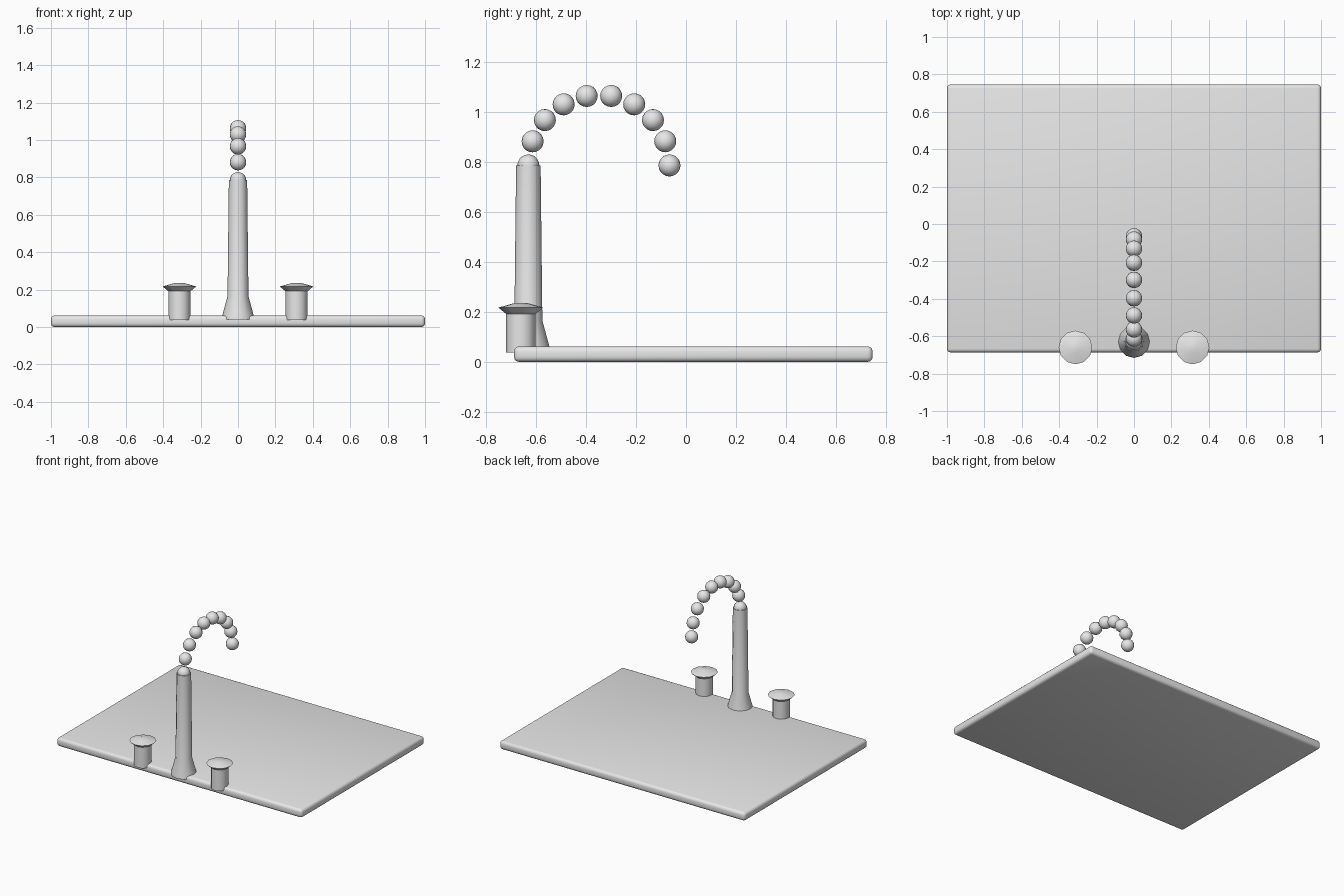
import bpy, bmesh, math

if "Cube" in bpy.data.objects:
    bpy.data.objects.remove(bpy.data.objects["Cube"])

steel = bpy.data.materials.new("light grey metal")
steel.diffuse_color = (0.8, 0.8, 0.8, 1)
steel.use_nodes = True
steel.node_tree.nodes["Principled BSDF"].inputs["Base Color"].default_value = steel.diffuse_color


def finish(bm, name, angle):
    bmesh.ops.recalc_face_normals(bm, faces=bm.faces[:])
    mesh = bpy.data.meshes.new(name)
    bm.to_mesh(mesh)
    bm.free()
    mesh.materials.append(steel)
    obj = bpy.data.objects.new(name, mesh)
    bpy.context.collection.objects.link(obj)
    bpy.ops.object.select_all(action='DESELECT')
    obj.select_set(True)
    bpy.context.view_layer.objects.active = obj
    bpy.ops.object.shade_smooth_by_angle(angle=math.radians(angle))
    return obj


def turned(name, profile, x, y, sides=12, angle=35):
    """Stack rings of (radius, height) into a closed turned part."""
    bm = bmesh.new()
    rings = []
    for r, z in profile:
        rings.append([bm.verts.new((x + r * math.cos(2 * math.pi * i / sides),
                                    y + r * math.sin(2 * math.pi * i / sides), z))
                      for i in range(sides)])
    for a, b in zip(rings, rings[1:]):
        for i in range(sides):
            j = (i + 1) % sides
            bm.faces.new((a[i], a[j], b[j], b[i]))
    bm.faces.new(rings[0][::-1])
    bm.faces.new(rings[-1])
    return finish(bm, name, angle)


# Counter slab with rounded edges
bm = bmesh.new()
bmesh.ops.create_cube(bm, size=1)
y0, y1, height = -0.687, 0.746, 0.062
for v in bm.verts:
    v.co = (v.co.x * 2, v.co.y * (y1 - y0) + (y0 + y1) / 2, (v.co.z + 0.5) * height)
bmesh.ops.bevel(bm, geom=bm.edges[:], offset=0.02, segments=3, profile=0.5, affect='EDGES')
finish(bm, "counter_slab", 40)

# Tap column with flared foot
turned("tap_column", [(0.086, 0.04), (0.084, 0.062), (0.056, 0.165), (0.049, 0.785)], 0, -0.63)

# Two handles: stem plus flared knob with a shallow conical top
for side, x in (("left", -0.313), ("right", 0.313)):
    turned(side + "_handle_stem", [(0.059, 0.037), (0.059, 0.205)], x, -0.66)
    turned(side + "_handle_knob",
           [(0.057, 0.19), (0.09, 0.217), (0.03, 0.234), (0.002, 0.236)], x, -0.66, angle=20)

# Spout: a half circle of beads
for i in range(10):
    a = math.radians(180 - 20 * i)
    bm = bmesh.new()
    bmesh.ops.create_uvsphere(bm, u_segments=16, v_segments=10, radius=0.044)
    bmesh.ops.translate(bm, verts=bm.verts[:],
                        vec=(0, -0.348 + 0.282 * math.cos(a), 0.785 + 0.282 * math.sin(a)))
    finish(bm, f"spout_bead_{i + 1}", 40)
